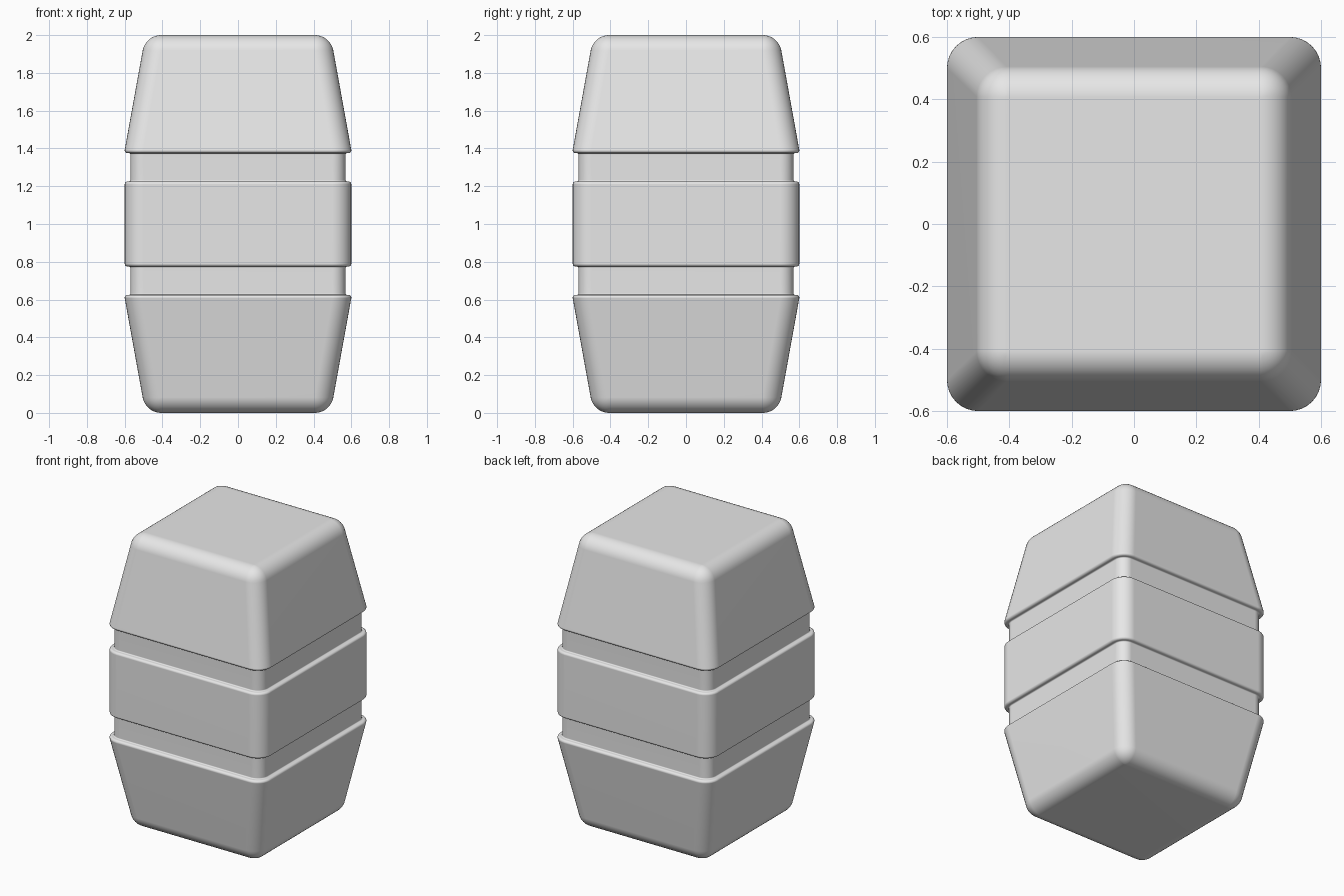
import bpy, bmesh, math
from mathutils import Vector

cube = bpy.data.objects.get("Cube")
if cube:
    bpy.data.objects.remove(cube, do_unlink=True)

HEIGHT = 2.0
CORNER_STEPS = 8

# Corner points of the lower half profile: half width, height, fillet radius, fillet steps
LOWER = [
    (0.49, 0.0, 0.1, 8),
    (0.603, 0.625, 0.015, 4),
    (0.57, 0.625, 0.007, 3),
    (0.57, 0.775, 0.007, 3),
    (0.6, 0.775, 0.015, 4),
]


def fillet(before, corner, after, radius, steps):
    """Points of an arc that rounds one profile corner."""
    a = (before - corner).normalized()
    b = (after - corner).normalized()
    half = a.angle(b) / 2
    centre = corner + (a + b).normalized() * radius / math.sin(half)
    start = corner + a * radius / math.tan(half) - centre
    end = corner + b * radius / math.tan(half) - centre
    total = start.angle(end)
    return [centre + (start * math.sin((1 - i / steps) * total)
                      + end * math.sin(i / steps * total)) / math.sin(total)
            for i in range(steps + 1)]


def core_size(z):
    """Half width of the square between the rounded vertical corners."""
    h = min(z, HEIGHT - z)
    return 0.407 + 0.093 * min(max((h - 0.08) / 0.53, 0), 1)


def ring(bm, width, z):
    """Rounded square loop of vertices at one height."""
    core = core_size(z)
    radius = max(width - core, 0)
    verts = []
    for q, (sx, sy) in enumerate([(1, 1), (-1, 1), (-1, -1), (1, -1)]):
        for i in range(CORNER_STEPS + 1):
            t = math.pi / 2 * (q + i / CORNER_STEPS)
            verts.append(bm.verts.new((sx * core + radius * math.cos(t),
                                       sy * core + radius * math.sin(t), z)))
    return verts


# Whole profile: lower half mirrored upward, then rounded corner by corner
corners = LOWER + [(w, HEIGHT - z, r, s) for w, z, r, s in reversed(LOWER)]
path = [Vector((0, 0))] + [Vector(c[:2]) for c in corners] + [Vector((0, HEIGHT))]
profile = []
for i, (w, z, r, s) in enumerate(corners):
    profile += fillet(path[i], path[i + 1], path[i + 2], r, s)

# Loft the rings into a closed shell
bm = bmesh.new()
rings = [ring(bm, p.x, p.y) for p in profile]
for low, high in zip(rings, rings[1:]):
    for i in range(len(low)):
        j = (i + 1) % len(low)
        bm.faces.new((low[i], low[j], high[j], high[i]))
bm.faces.new(list(reversed(rings[0])))
bm.faces.new(rings[-1])
bmesh.ops.remove_doubles(bm, verts=bm.verts, dist=0.0008)
bmesh.ops.recalc_face_normals(bm, faces=bm.faces)
mesh = bpy.data.meshes.new("grooved_capsule_body")
bm.to_mesh(mesh)
bm.free()

body = bpy.data.objects.new("grooved_capsule_body", mesh)
bpy.context.collection.objects.link(body)

# Plain grey material
grey = bpy.data.materials.new("light_grey")
grey.use_nodes = True
color = (0.8, 0.8, 0.8, 1)
grey.diffuse_color = color
grey.node_tree.nodes["Principled BSDF"].inputs["Base Color"].default_value = color
mesh.materials.append(grey)

# Smooth fillets with flat large faces
bpy.ops.object.select_all(action='DESELECT')
body.select_set(True)
bpy.context.view_layer.objects.active = body
bpy.ops.object.shade_smooth_by_angle(angle=math.radians(35))
weighted = body.modifiers.new("weighted_normals", 'WEIGHTED_NORMAL')
weighted.keep_sharp = True
